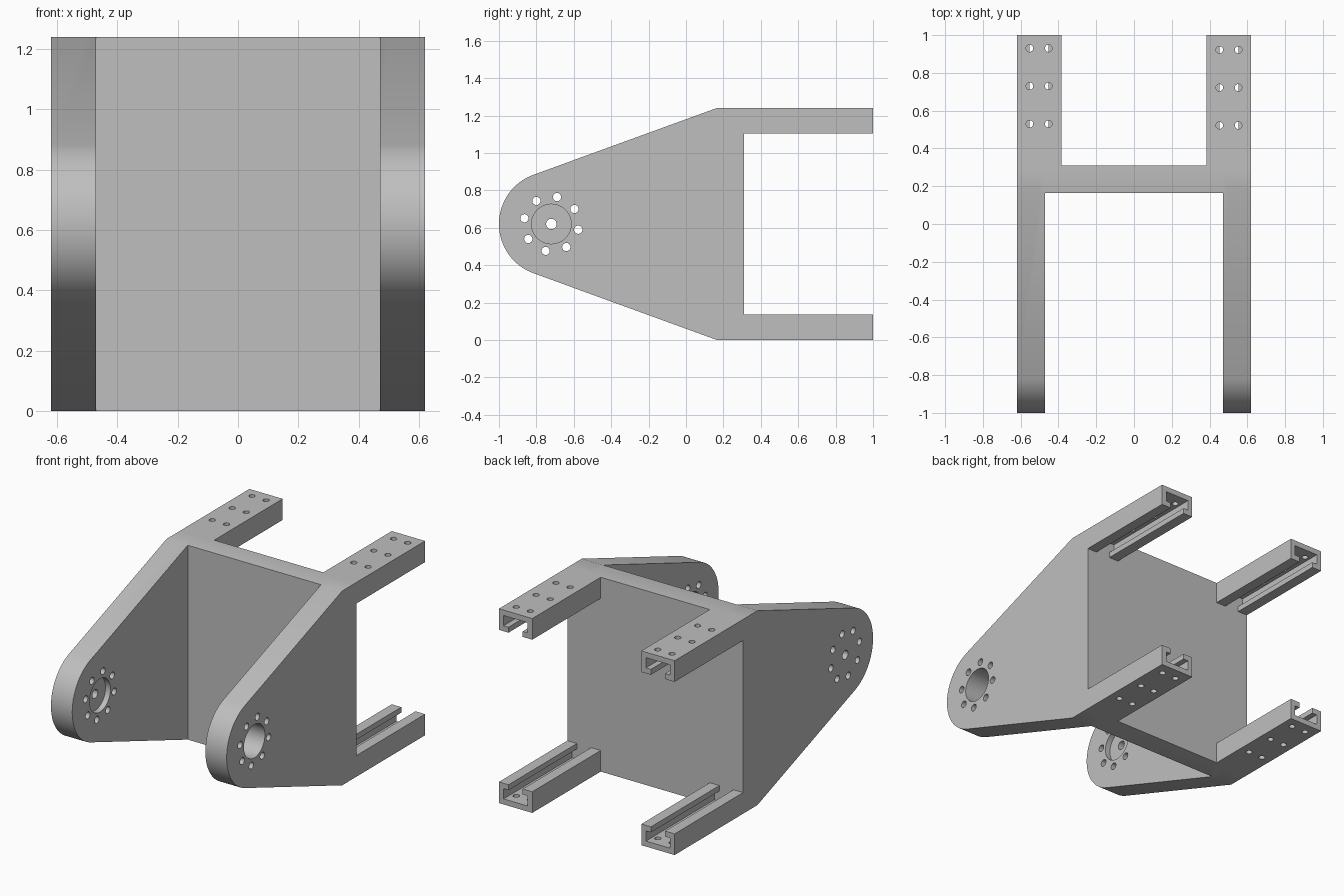
import bpy, bmesh, math
from mathutils import Matrix, Vector

if "Cube" in bpy.data.objects:
    bpy.data.objects.remove(bpy.data.objects["Cube"])

HEIGHT, HALF_W = 1.24, 0.62
WALL_FRONT, WALL_BACK = 0.165, 0.31
PLATE_IN, ARM_IN, ARM_H = 0.47, 0.385, 0.135
PIVOT_Y, PIVOT_Z, PIVOT_R = -0.72, HEIGHT / 2, 0.28

grey = bpy.data.materials.new("plain_grey")
grey.use_nodes = True
colour = (0.52, 0.52, 0.52, 1)
grey.diffuse_color = colour
grey.node_tree.nodes["Principled BSDF"].inputs["Base Color"].default_value = colour


def finish(name, bm):
    bmesh.ops.recalc_face_normals(bm, faces=bm.faces)
    mesh = bpy.data.meshes.new(name)
    bm.to_mesh(mesh)
    bm.free()
    mesh.materials.append(grey)
    ob = bpy.data.objects.new(name, mesh)
    bpy.context.collection.objects.link(ob)
    return ob


def prism(name, points, offset):
    """Closed outline pushed along an offset."""
    bm = bmesh.new()
    face = bm.faces.new([bm.verts.new(p) for p in points])
    new = bmesh.ops.extrude_face_region(bm, geom=[face])["geom"]
    verts = [v for v in new if isinstance(v, bmesh.types.BMVert)]
    bmesh.ops.translate(bm, verts=verts, vec=offset)
    return finish(name, bm)


def cylinder(bm, start, end, radius, sides=24):
    start, end = Vector(start), Vector(end)
    axis = end - start
    turn = axis.to_track_quat("Z", "Y").to_matrix().to_4x4()
    bmesh.ops.create_cone(bm, cap_ends=True, segments=sides, radius1=radius, radius2=radius,
                          depth=axis.length,
                          matrix=Matrix.Translation((start + end) / 2) @ turn)


def combine(target, tool, operation):
    """Apply a boolean and discard the tool."""
    bpy.context.view_layer.objects.active = target
    mod = target.modifiers.new(operation.lower(), "BOOLEAN")
    mod.operation, mod.solver, mod.object = operation, "EXACT", tool
    bpy.ops.object.modifier_apply(modifier=mod.name)
    bpy.data.objects.remove(tool)


# Cross wall
body = prism("bracket_body", [(-0.5, WALL_FRONT, 0), (0.5, WALL_FRONT, 0),
                              (0.5, WALL_BACK, 0), (-0.5, WALL_BACK, 0)], (0, 0, HEIGHT))

# Tapered side plates: straight back, rounded nose tangent to the sloping edges
dy, dz = WALL_FRONT - PIVOT_Y, HEIGHT - PIVOT_Z
tangent = math.atan2(dz, dy) + math.acos(PIVOT_R / math.hypot(dy, dz))
outline = [(WALL_FRONT, 0), (WALL_BACK, 0), (WALL_BACK, HEIGHT), (WALL_FRONT, HEIGHT)]
STEPS = 40
for i in range(STEPS + 1):
    a = tangent + (2 * math.pi - 2 * tangent) * i / STEPS
    outline.append((PIVOT_Y + PIVOT_R * math.cos(a), PIVOT_Z + PIVOT_R * math.sin(a)))
for side in (-1, 1):
    plate = prism("side_plate", [(side * PLATE_IN, y, z) for y, z in outline],
                  (side * (HALF_W - PLATE_IN), 0, 0))
    combine(body, plate, "UNION")

# Four slotted arms with a T-shaped channel facing the middle
mid, half = (HALF_W + ARM_IN) / 2, (HALF_W - ARM_IN) / 2
FLOOR, LIP, CAVITY, GAP = 0.035, 0.1, 0.085, 0.05
right_half = [(half, 0), (half, ARM_H), (GAP, ARM_H), (GAP, LIP), (CAVITY, LIP), (CAVITY, FLOOR)]
section = right_half + [(-x, z) for x, z in reversed(right_half)]
for side in (-1, 1):
    for top in (False, True):
        points = [(side * mid + x, WALL_BACK - 0.02, HEIGHT - z if top else z)
                  for x, z in section]
        combine(body, prism("slotted_arm", points, (0, 1.02 - WALL_BACK, 0)), "UNION")

# Ring of bolt holes, the open bore and the shallow recess
bm = bmesh.new()
for i in range(8):
    a = math.radians(33 + 45 * i)
    y, z = PIVOT_Y + 0.147 * math.cos(a), PIVOT_Z + 0.147 * math.sin(a)
    cylinder(bm, (-0.7, y, z), (0.7, y, z), 0.022)
cylinder(bm, (0.4, PIVOT_Y, PIVOT_Z), (0.7, PIVOT_Y, PIVOT_Z), 0.106, 48)
cylinder(bm, (-PLATE_IN - 0.035, PIVOT_Y, PIVOT_Z), (-0.4, PIVOT_Y, PIVOT_Z), 0.106, 48)

# Screw holes through the arm floors
for side in (-1, 1):
    for y in (0.53, 0.73, 0.93):
        for dx in (-0.05, 0.05):
            x, y2 = side * mid + dx, y - (0.008 if side > 0 else 0)
            cylinder(bm, (x, y2, -0.02), (x, y2, 0.06), 0.019)
            cylinder(bm, (x, y2, HEIGHT - 0.06), (x, y2, HEIGHT + 0.02), 0.019)
combine(body, finish("hole_cutter", bm), "DIFFERENCE")

# Small axle hole in the recessed plate
bm = bmesh.new()
cylinder(bm, (-0.7, PIVOT_Y, PIVOT_Z), (-0.44, PIVOT_Y, PIVOT_Z), 0.028)
combine(body, finish("axle_cutter", bm), "DIFFERENCE")

bpy.ops.object.select_all(action="DESELECT")
body.select_set(True)
bpy.context.view_layer.objects.active = body
bpy.ops.object.shade_smooth_by_angle(angle=math.radians(30))
